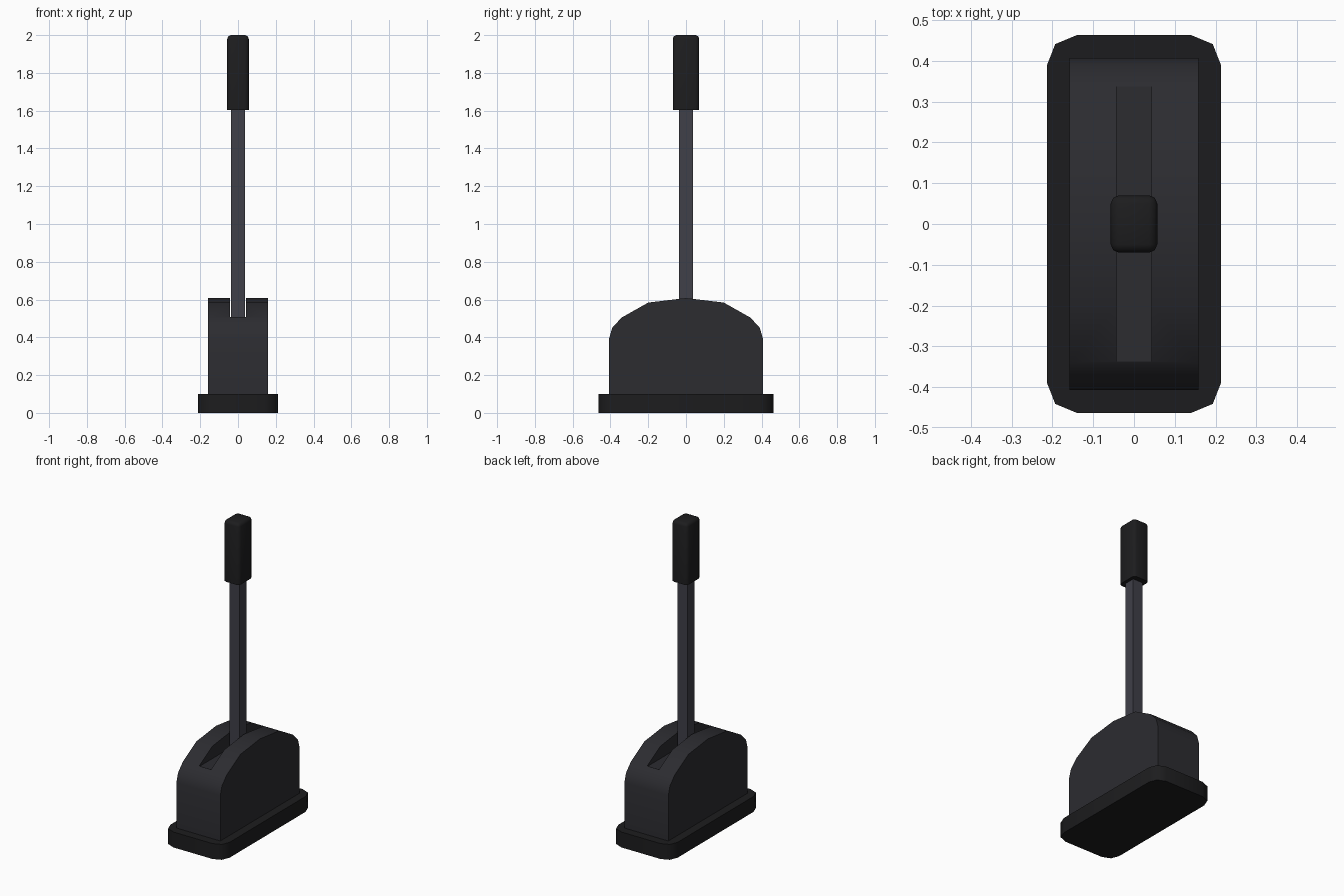
import bpy, bmesh, math
from mathutils import Vector

if "Cube" in bpy.data.objects:
    bpy.data.objects.remove(bpy.data.objects["Cube"])


def material(name, rgb):
    m = bpy.data.materials.new(name)
    m.diffuse_color = (*rgb, 1)
    m.use_nodes = True
    m.node_tree.nodes["Principled BSDF"].inputs["Base Color"].default_value = m.diffuse_color
    return m


def prism(name, points, direction, mat=None):
    """Extrude a closed polygon along a direction."""
    bm = bmesh.new()
    face = bm.faces.new([bm.verts.new(p) for p in points])
    new = bmesh.ops.extrude_face_region(bm, geom=[face])["geom"]
    verts = [v for v in new if isinstance(v, bmesh.types.BMVert)]
    bmesh.ops.translate(bm, verts=verts, vec=Vector(direction))
    bmesh.ops.recalc_face_normals(bm, faces=bm.faces)
    me = bpy.data.meshes.new(name)
    bm.to_mesh(me)
    bm.free()
    ob = bpy.data.objects.new(name, me)
    bpy.context.collection.objects.link(ob)
    if mat:
        me.materials.append(mat)
    return ob


def box(name, hx, hy, z0, z1, mat=None):
    pts = [(-hx, -hy, z0), (hx, -hy, z0), (hx, hy, z0), (-hx, hy, z0)]
    return prism(name, pts, (0, 0, z1 - z0), mat)


def apply_modifiers(ob):
    bpy.context.view_layer.objects.active = ob
    for m in list(ob.modifiers):
        bpy.ops.object.modifier_apply(modifier=m.name)


def smooth(ob, angle):
    bpy.ops.object.select_all(action='DESELECT')
    ob.select_set(True)
    bpy.context.view_layer.objects.active = ob
    bpy.ops.object.shade_smooth_by_angle(angle=math.radians(angle))


black = material("black_rubber", (0.012, 0.012, 0.013))
housing_grey = material("housing_grey", (0.025, 0.025, 0.03))
steel = material("dark_steel", (0.05, 0.05, 0.065))

# Base plate with rounded corners
corner = [(0.213, 0.39), (0.193, 0.441), (0.14, 0.463)]
ring = (corner + [(-x, y) for x, y in reversed(corner)]
        + [(-x, -y) for x, y in corner] + [(x, -y) for x, y in reversed(corner)])
base = prism("base_plate", [(x, y, 0) for x, y in ring], (0, 0, 0.1), black)
smooth(base, 50)

# Domed housing, extruded sideways
half = [(0.407, 0.1), (0.407, 0.394), (0.39, 0.452), (0.34, 0.505), (0.2, 0.584)]
profile = half + [(0, 0.608)] + [(-y, z) for y, z in reversed(half)]
housing = prism("housing", [(-0.158, y, z) for y, z in profile], (0.316, 0, 0), housing_grey)

# Slot for the lever
cutter = box("slot_cutter", 0.043, 0.337, 0.503, 0.8)
cut = housing.modifiers.new("slot", 'BOOLEAN')
cut.operation = 'DIFFERENCE'
cut.solver = 'EXACT'
cut.object = cutter
apply_modifiers(housing)
bpy.data.objects.remove(cutter)
smooth(housing, 35)

# Square lever shaft
shaft = box("lever_shaft", 0.036, 0.036, 0.49, 1.61, steel)

# Handle grip, rounded except around its bottom edge
grip = box("handle_grip", 0.057, 0.07, 1.603, 2.0, black)
bm = bmesh.new()
bm.from_mesh(grip.data)
edges = [e for e in bm.edges if any(v.co.z > 1.9 for v in e.verts)]
bmesh.ops.bevel(bm, geom=edges, offset=0.02, segments=2, profile=0.5, affect='EDGES')
bm.to_mesh(grip.data)
bm.free()
smooth(grip, 50)
